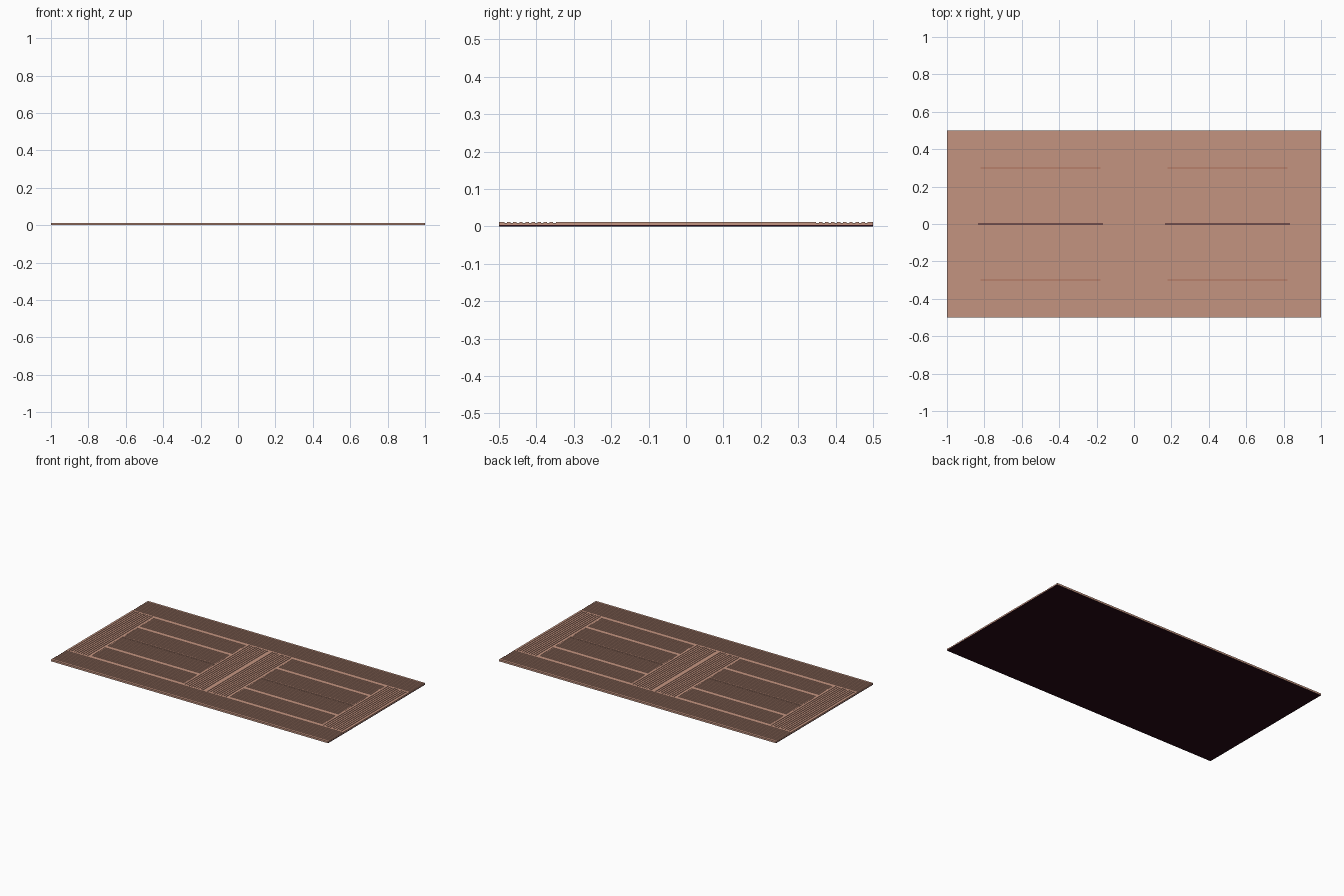
import bpy, bmesh, math
from mathutils import Matrix

if "Cube" in bpy.data.objects:
    bpy.data.objects.remove(bpy.data.objects["Cube"])

U = 1 / 6            # board width, six boards per square panel
BASE, TOP = 0.004, 0.012
PITCH, GROOVE, DEPTH, COUNT = 0.0163, 0.007, 0.003, 9


def material(name, rgb):
    m = bpy.data.materials.new(name)
    m.diffuse_color = (*rgb, 1)
    m.use_nodes = True
    m.node_tree.nodes["Principled BSDF"].inputs["Base Color"].default_value = m.diffuse_color
    return m


TAN = material("tan wood", (0.55, 0.295, 0.215))
PLUM = material("dark plum backing", (0.020, 0.003, 0.008))
RED = material("reddish groove", (0.42, 0.16, 0.10))


def finish(name, bm, mats):
    bmesh.ops.recalc_face_normals(bm, faces=bm.faces)
    me = bpy.data.meshes.new(name)
    bm.to_mesh(me)
    bm.free()
    for m in mats:
        me.materials.append(m)
    ob = bpy.data.objects.new(name, me)
    bpy.context.collection.objects.link(ob)
    return ob


def box(name, size, centre, mats):
    bm = bmesh.new()
    bmesh.ops.create_cube(bm, size=1)
    bmesh.ops.scale(bm, vec=size, verts=bm.verts)
    bmesh.ops.translate(bm, vec=centre, verts=bm.verts)
    return finish(name, bm, mats)


def board(name, cx, cy, length, along_y=False, trim_low=0, trim_high=0):
    """Extruded board with square grooves running along its length."""
    prof = [(U / 2 - trim_high, BASE), (-U / 2 + trim_low, BASE),
            (-U / 2 + trim_low, TOP)]
    for i in range(COUNT):
        c = (i - (COUNT - 1) / 2) * PITCH
        a, b = c - GROOVE / 2, c + GROOVE / 2
        prof += [(a, TOP), (a, TOP - DEPTH), (b, TOP - DEPTH), (b, TOP)]
    prof.append((U / 2 - trim_high, TOP))
    bm = bmesh.new()
    face = bm.faces.new([bm.verts.new((-length / 2, y, z)) for y, z in prof])
    ext = bmesh.ops.extrude_face_region(bm, geom=[face], use_keep_orig=True)
    moved = [g for g in ext["geom"] if isinstance(g, bmesh.types.BMVert)]
    bmesh.ops.translate(bm, vec=(length, 0, 0), verts=moved)
    turn = Matrix.Rotation(math.pi / 2 if along_y else 0, 4, 'Z')
    bm.transform(Matrix.Translation((cx, cy, 0)) @ turn)
    return finish(name, bm, [TAN])


# Backing sheet: dark underneath and on the short ends, tan on the long sides
base = box("backing_sheet", (2, 1, BASE), (0, 0, BASE / 2), [PLUM, TAN])
for p in base.data.polygons:
    p.material_index = 1 if abs(p.normal.y) > 0.5 else 0

# Two square panels side by side
for side, px in (("left", -0.5), ("right", 0.5)):
    for s in (-1, 1):
        # Long border boards and the short upright boards between them
        board(f"{side}_border_board", px, s * 2.5 * U, 1)
        board(f"{side}_cross_board", px + s * 2.5 * U, 0, 4 * U, along_y=True)
        # Inner boards, with an open joint along the middle
        board(f"{side}_inner_board", px, s * 1.5 * U, 4 * U)
        gap = 0.004
        board(f"{side}_middle_board", px, s * 0.5 * U, 4 * U,
              trim_low=gap if s > 0 else 0, trim_high=gap if s < 0 else 0)
        # Thin reddish strip lying in one groove
        box(f"{side}_groove_strip", (0.64, 0.004, 0.0006),
            (px, s * (1.5 * U + 3 * PITCH), TOP - DEPTH + 0.0002), [RED])
